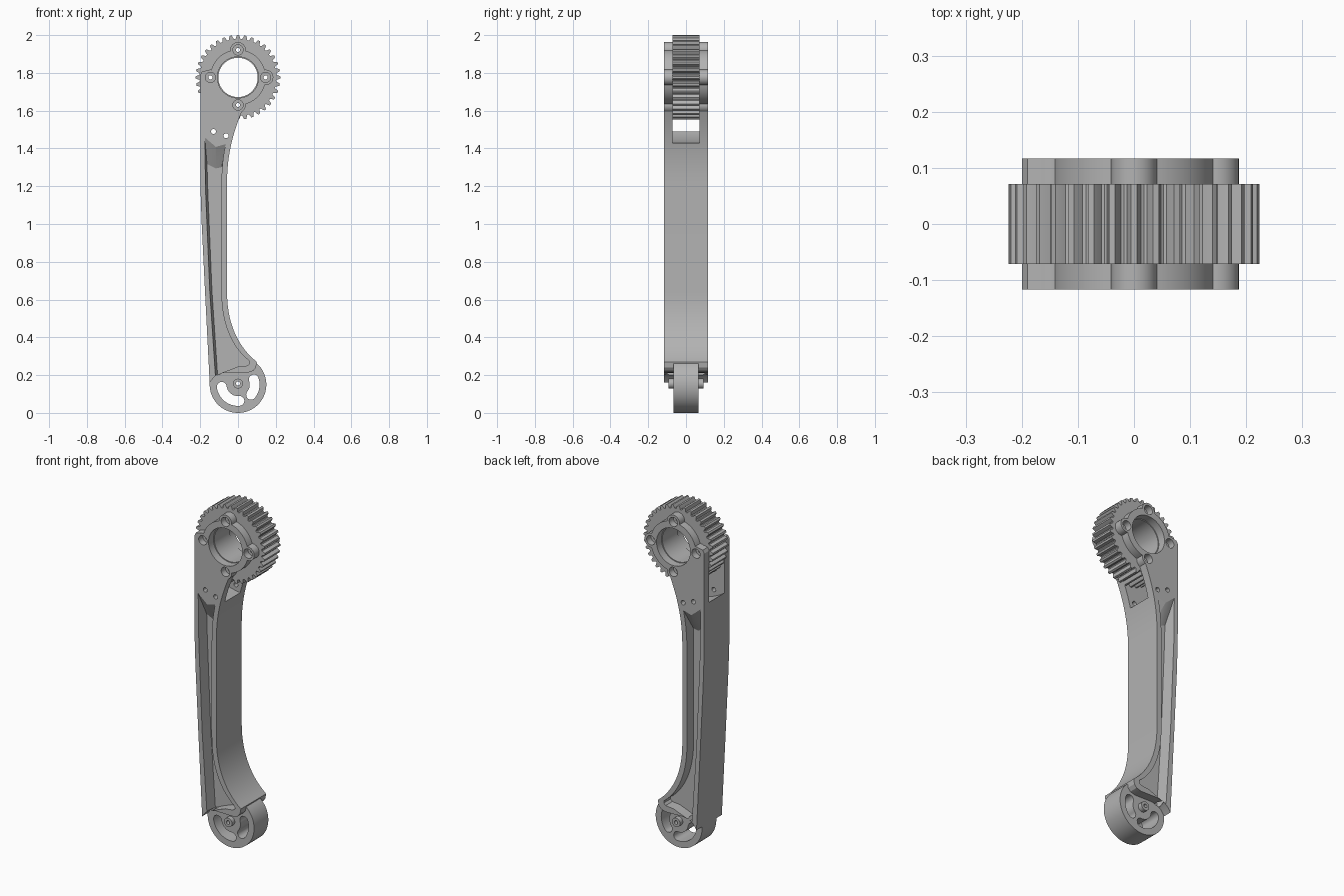
import bpy, bmesh, math
from mathutils import Vector
from mathutils.geometry import interpolate_bezier

default = bpy.data.objects.get("Cube")
if default:
    bpy.data.objects.remove(default, do_unlink=True)

GREY = (0.45, 0.45, 0.45, 1)
metal = bpy.data.materials.new("grey_metal")
metal.use_nodes = True
metal.diffuse_color = GREY
metal.node_tree.nodes["Principled BSDF"].inputs["Base Color"].default_value = GREY

HUB_Z, PIVOT_Z = 1.776, 0.15      # gear centre and lower pivot heights
HALF, GEAR_HALF, FOOT_HALF = 0.117, 0.071, 0.066
BOLT_R = 0.146


def loft(name, ring_a, ya, ring_b, yb):
    """Solid between two (x, z) outlines placed at depths ya and yb."""
    bm = bmesh.new()
    a = [bm.verts.new((x, ya, z)) for x, z in ring_a]
    b = [bm.verts.new((x, yb, z)) for x, z in ring_b]
    n = len(a)
    for i in range(n):
        j = (i + 1) % n
        bm.faces.new((a[i], a[j], b[j], b[i]))
    bm.faces.new(a)
    bm.faces.new(b[::-1])
    bmesh.ops.recalc_face_normals(bm, faces=bm.faces)
    mesh = bpy.data.meshes.new(name)
    bm.to_mesh(mesh)
    bm.free()
    mesh.materials.append(metal)
    obj = bpy.data.objects.new(name, mesh)
    bpy.context.collection.objects.link(obj)
    return obj


def prism(name, ring, y0, y1):
    return loft(name, ring, y0, ring, y1)


def arc(cx, cz, r, a0, a1, n):
    steps = [math.radians(a0 + (a1 - a0) * i / n) for i in range(n + 1)]
    return [(cx + r * math.cos(t), cz + r * math.sin(t)) for t in steps]


def circle(cx, cz, r, n=48):
    return arc(cx, cz, r, 0, 360, n)[:-1]


def curve(*points):
    pts = [Vector((x, z, 0)) for x, z in points]
    return [(p.x, p.y) for p in interpolate_bezier(*pts, 16)]


def combine(target, tool, operation):
    """Apply a boolean and discard the tool."""
    tool.hide_render = True
    bpy.context.view_layer.objects.active = target
    mod = target.modifiers.new("boolean", 'BOOLEAN')
    mod.operation, mod.solver, mod.object = operation, 'EXACT', tool
    bpy.ops.object.modifier_apply(modifier=mod.name)
    bpy.data.objects.remove(tool, do_unlink=True)


def cut(target, ring, y0=-0.2, y1=0.2):
    combine(target, prism("cutter", ring, y0, y1), 'DIFFERENCE')


def kidney(r, a0, a1, w):
    """Curved slot outline around the lower pivot."""
    def end(a, start):
        t = math.radians(a)
        return arc(r * math.cos(t), PIVOT_Z + r * math.sin(t), w, start, start + 180, 10)[1:-1]
    return (arc(0, PIVOT_Z, r + w, a0, a1, 16) + end(a1, a1)
            + arc(0, PIVOT_Z, r - w, a1, a0, 16) + end(a0, a0 + 180))


bolts = [(BOLT_R * math.cos(i * math.pi / 2), HUB_Z + BOLT_R * math.sin(i * math.pi / 2))
         for i in range(4)]

# Arm body
outline = [(-0.15, 0.16), (-0.175, 0.65), (-0.193, 1.02), (-0.199, 1.2), (-0.2, 1.79),
           (-0.19, 1.808), (-0.145, 1.816), (0, HUB_Z)]
outline += curve((-0.058, 1.22), (-0.058, 1.4), (-0.01, 1.53), (0.04, 1.64))[::-1]
outline += curve((-0.058, 0.64), (-0.058, 0.46), (0.01, 0.34), (0.1, 0.27))
outline += [(0.095, 0.24), (0.08, 0.222), (0.05, 0.213), (-0.06, 0.215), (-0.1, 0.208), (-0.125, 0.192)]
arm = prism("crank_arm", outline, -HALF, HALF)

# Gear flange with four bolt lobes
combine(arm, prism("flange", circle(0, HUB_Z, 0.147, 72), -HALF, HALF), 'UNION')
for x, z in bolts:
    combine(arm, prism("lobe", circle(x, z, 0.041, 32), -HALF, HALF), 'UNION')

# Rounded foot and its pivot boss
combine(arm, prism("foot", circle(0, PIVOT_Z, 0.15, 72), -FOOT_HALF, FOOT_HALF), 'UNION')
combine(arm, prism("boss", circle(0, 0.155, 0.026, 32), -0.092, 0.092), 'UNION')

# Clearance slot for the gear, bore and holes
cut(arm, circle(0, HUB_Z, 0.35, 128), -GEAR_HALF, GEAR_HALF)
cut(arm, circle(0, HUB_Z, 0.109, 64))
for x, z in bolts:
    cut(arm, circle(x, z, 0.011, 20))
    for s in (-1, 1):
        cut(arm, circle(x, z, 0.027, 28), *sorted((s * 0.078, s * 0.15)))
for x, z in ((-0.13, 1.49), (-0.063, 1.467)):
    cut(arm, circle(x, z, 0.013, 20))
cut(arm, circle(0, 0.155, 0.011, 20))
cut(arm, kidney(0.087, 188, 275, 0.026))
cut(arm, kidney(0.088, -38, 18, 0.026))

# Lightening pockets with a ramped upper end, on both faces
rim = [(-0.117, 1.41)]
rim += curve((-0.088, 1.2), (-0.088, 1.28), (-0.08, 1.36), (-0.065, 1.425))[::-1]
rim += curve((-0.088, 0.64), (-0.088, 0.46), (-0.025, 0.34), (0.06, 0.275))
rim += [(0.062, 0.262), (0.05, 0.25), (0, 0.245), (-0.06, 0.222), (-0.12, 0.2)]
rim += [(-0.15, 0.65), (-0.172, 1.18), (-0.176, 1.46)]


def floor_point(p):
    x, z = p
    if x < -0.118:
        x += 0.012
    if z > 1.2:
        x, z = min(x, -0.086), 1.2 + (z - 1.2) * 0.45
    return x, z


floor = [floor_point(p) for p in rim]
for s in (-1, 1):
    combine(arm, loft("pocket", rim, s * 0.118, floor, s * 0.055), 'DIFFERENCE')

# Toothed gear
TEETH = 36
tooth = ((0, 0.203), (0.15, 0.205), (0.25, 0.215), (0.36, 0.224),
         (0.64, 0.224), (0.75, 0.215), (0.85, 0.205))
profile = []
for i in range(TEETH):
    for f, r in tooth:
        t = math.tau * (i - 0.5 + f) / TEETH
        profile.append((r * math.cos(t), HUB_Z + r * math.sin(t)))
gear = prism("gear", profile, -GEAR_HALF, GEAR_HALF)
cut(gear, circle(0, HUB_Z, 0.104, 64))
for x, z in bolts:
    cut(gear, circle(x, z, 0.011, 20))

# Smooth curved walls, crisp edges
for obj in (arm, gear):
    bpy.ops.object.select_all(action='DESELECT')
    obj.select_set(True)
    bpy.context.view_layer.objects.active = obj
    bpy.ops.object.shade_smooth_by_angle(angle=math.radians(25))
